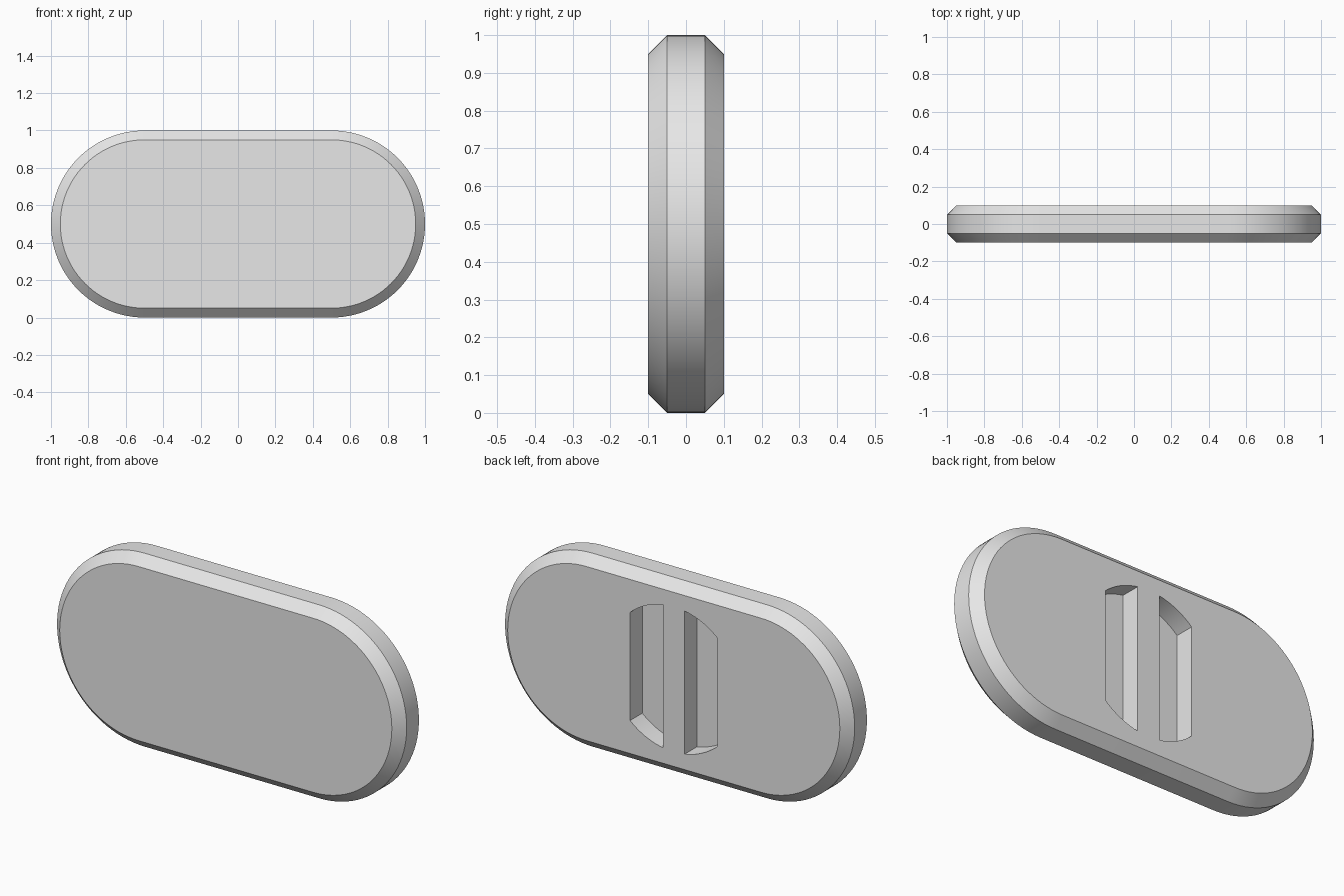
import bpy, bmesh
from math import sin, cos, pi, acos, asin

cube = bpy.data.objects.get("Cube")
if cube:
    bpy.data.objects.remove(cube, do_unlink=True)

MID_Z = 0.5        # height of the centre line
ARC_STEPS = 48     # segments in each rounded end

grey = bpy.data.materials.new("light_grey")
grey.use_nodes = True
grey.diffuse_color = (0.8, 0.8, 0.8, 1)
grey.node_tree.nodes["Principled BSDF"].inputs["Base Color"].default_value = (0.8, 0.8, 0.8, 1)


def arc(cx, radius, start, end, steps):
    """Points along an arc in the x-z plane."""
    angles = [start + (end - start) * i / steps for i in range(steps + 1)]
    return [(cx + radius * cos(a), MID_Z + radius * sin(a)) for a in angles]


def loft(bm, sections):
    """Skin a stack of (y, outline) sections and cap both ends."""
    rings = [[bm.verts.new((x, y, z)) for x, z in outline] for y, outline in sections]
    for a, b in zip(rings, rings[1:]):
        for i in range(len(a)):
            j = (i + 1) % len(a)
            bm.faces.new((a[i], a[j], b[j], b[i]))
    bm.faces.new(rings[0])
    bm.faces.new(rings[-1])


def make_object(name, bm):
    bmesh.ops.recalc_face_normals(bm, faces=bm.faces)
    mesh = bpy.data.meshes.new(name)
    bm.to_mesh(mesh)
    bm.free()
    mesh.materials.append(grey)
    obj = bpy.data.objects.new(name, mesh)
    bpy.context.collection.objects.link(obj)
    return obj


def stadium(radius):
    return (arc(0.5, radius, -pi / 2, pi / 2, ARC_STEPS)
            + arc(-0.5, radius, pi / 2, 3 * pi / 2, ARC_STEPS))


def slot(side, radius=0.375, inner=0.0625, outer=0.25):
    """Half-disc outline trimmed by a straight inner and outer wall."""
    a_out, a_in = acos(outer / radius), acos(inner / radius)
    top = arc(0, radius, a_out, a_in, 10)
    bottom = arc(0, radius, -a_in, -a_out, 10)
    return [(side * x, z) for x, z in top + bottom]


# Rounded body with chamfered front and back rims
bm = bmesh.new()
loft(bm, [(-0.1, stadium(0.45)), (-0.05, stadium(0.5)),
          (0.05, stadium(0.5)), (0.1, stadium(0.45))])
body = make_object("rounded_body", bm)

# Two finger-grip recesses in the back, leaving a bar between them
bm = bmesh.new()
for side in (-1, 1):
    loft(bm, [(0, slot(side)), (0.2, slot(side))])
cutter = make_object("recess_cutter", bm)
cutter.hide_render = True

cut = body.modifiers.new("recesses", "BOOLEAN")
cut.operation = "DIFFERENCE"
cut.solver = "EXACT"
cut.object = cutter

bpy.ops.object.select_all(action="DESELECT")
body.select_set(True)
bpy.context.view_layer.objects.active = body
bpy.ops.object.modifier_apply(modifier=cut.name)
bpy.data.objects.remove(cutter, do_unlink=True)
bpy.ops.object.shade_smooth_by_angle()
